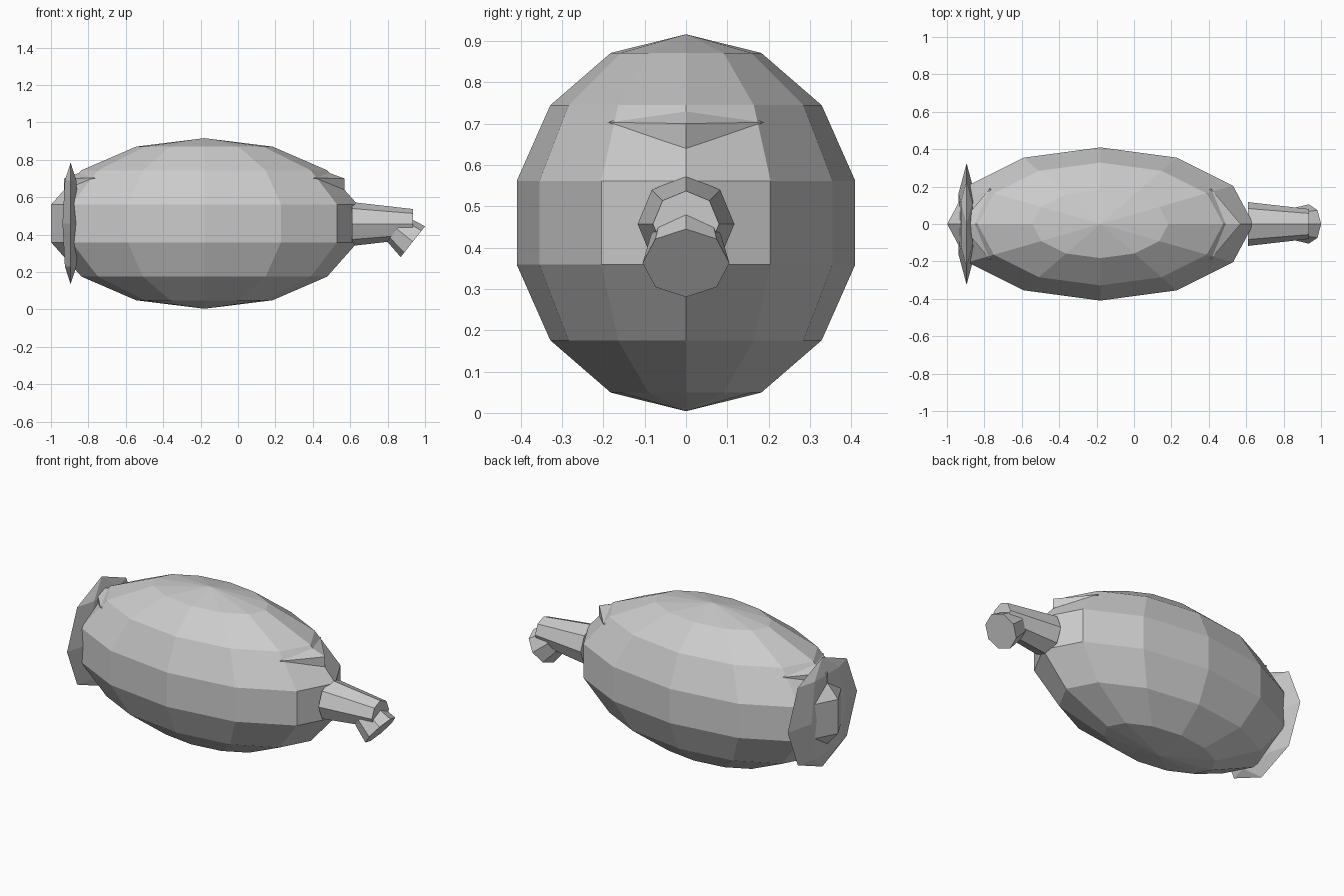
import bpy, bmesh, math
from mathutils import Matrix, Vector

cube = bpy.data.objects.get("Cube")
if cube:
    bpy.data.objects.remove(cube, do_unlink=True)

grey = bpy.data.materials.new("plain_grey")
grey.use_nodes = True
grey.diffuse_color = (0.6, 0.6, 0.6, 1)
grey.node_tree.nodes["Principled BSDF"].inputs["Base Color"].default_value = (0.6, 0.6, 0.6, 1)

CX, CZ = -0.18, 0.46  # hull centre


def finish(name, bm):
    bmesh.ops.recalc_face_normals(bm, faces=bm.faces)
    mesh = bpy.data.meshes.new(name)
    bm.to_mesh(mesh)
    bm.free()
    mesh.materials.append(grey)
    obj = bpy.data.objects.new(name, mesh)
    bpy.context.collection.objects.link(obj)
    return obj


def ellipsoid(name, centre, radii, segments, rings):
    bm = bmesh.new()
    bmesh.ops.create_uvsphere(bm, u_segments=segments, v_segments=rings, radius=1)
    bm.transform(Matrix.Translation(centre) @ Matrix.Diagonal((*radii, 1)))
    return finish(name, bm)


def frustum(name, start, end, r_start, r_end):
    """Eight-sided tapered tube in the y = 0 plane, one corner upward."""
    start, end = Vector(start), Vector(end)
    axis = (end - start).normalized()
    side = Vector((0, 1, 0))
    up = axis.cross(side)
    bm = bmesh.new()
    loops = []
    for c, r in ((start, r_start), (end, r_end)):
        angles = [i * math.tau / 8 for i in range(8)]
        loops.append([bm.verts.new(c + r * (side * math.sin(a) + up * math.cos(a))) for a in angles])
    for i in range(8):
        j = (i + 1) % 8
        bm.faces.new((loops[0][i], loops[0][j], loops[1][j], loops[1][i]))
    for loop in loops:
        bm.faces.new(loop)
    return finish(name, bm)


def wedge(name, direction):
    """Small roofed brow poking out of one end of the hull."""
    bm = bmesh.new()
    points = [(0.75, 0, 0.70), (0.75, 0, 0.64), (0.59, 0.19, 0.703), (0.59, -0.19, 0.703),
              (0.60, 0, 0.755), (0.4, 0, 0.64)]
    for x, y, z in points:
        bm.verts.new((CX + direction * x, y, z))
    bmesh.ops.convex_hull(bm, input=bm.verts)
    return finish(name, bm)


# Hull
ellipsoid("hull", (CX, 0, CZ), (0.84, 0.42, 0.456), 12, 7)

# Flattened tail disc
ellipsoid("tail_disc", (-0.895, 0, CZ), (0.05, 0.325, 0.325), 6, 4)

# Brows at both ends
wedge("front_brow", 1)
wedge("rear_brow", -1)

# Nozzle and its downturned tip
frustum("nozzle", (0.61, 0, 0.457), (0.935, 0, 0.457), 0.117, 0.08)
frustum("nozzle_tip", (0.85, 0, 0.43), (0.935, 0, 0.3625), 0.085, 0.105)
